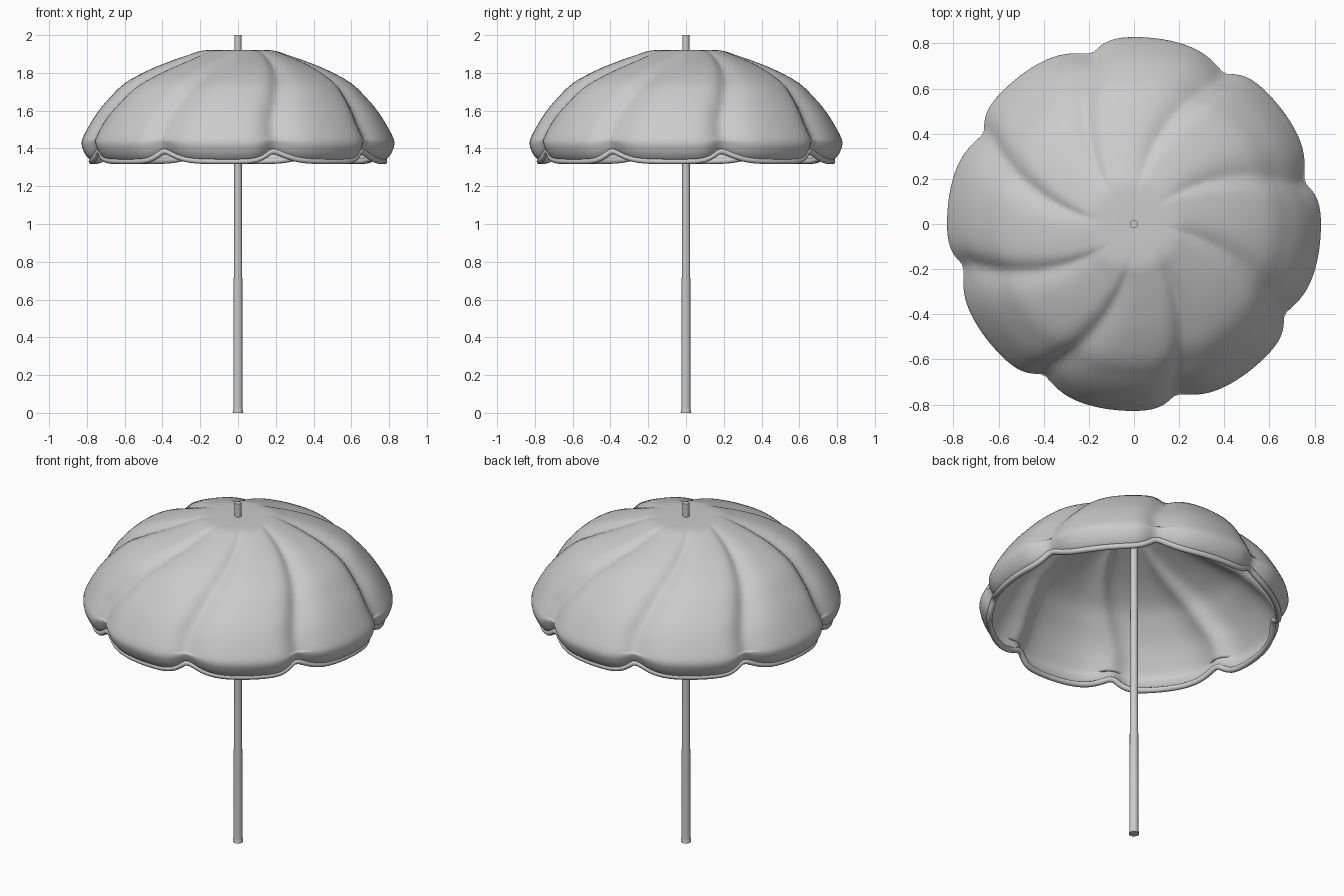
import bpy, bmesh, math
from mathutils import Vector

if "Cube" in bpy.data.objects:
    bpy.data.objects.remove(bpy.data.objects["Cube"])

LOBES, SEGS, SUB = 8, 192, 4
PROFILE = [(0.03, 1.922), (0.11, 1.922), (0.19, 1.918), (0.26, 1.897), (0.36, 1.862),
           (0.48, 1.812), (0.60, 1.745), (0.68, 1.668), (0.745, 1.59), (0.80, 1.50),
           (0.828, 1.435), (0.817, 1.385), (0.795, 1.35), (0.775, 1.335)]
DEPTH = [0, 0, 0.003, 0.010, 0.020, 0.028, 0.034, 0.038, 0.042, 0.047, 0.05, 0.045, 0.033, 0.02]
LIFT = [0] * 8 + [0.002, 0.01, 0.02, 0.036, 0.05, 0.055]


def smooth_rows(rows):
    # Catmull-Rom resampling of the profile rows
    pts = [Vector(r) for r in rows]
    out = []
    for i in range(len(pts) - 1):
        a, b, c, d = pts[max(i - 1, 0)], pts[i], pts[i + 1], pts[min(i + 2, len(pts) - 1)]
        for k in range(SUB):
            t = k / SUB
            out.append(0.5 * (2 * b + (c - a) * t + (2 * a - 5 * b + 4 * c - d) * t * t
                              + (3 * b - a - 3 * c + d) * t ** 3))
    return out + [pts[-1]]


def notch(deg):
    # 1 on a seam, falling to 0 across the lobe; steeper on one side
    step = 360 / LOBES
    d = (deg - 14 + step / 2) % step - step / 2
    return math.exp(-(abs(d) / (4.5 if d < 0 else 7.5)) ** 1.5)


def finish(name, bm):
    bmesh.ops.recalc_face_normals(bm, faces=bm.faces)
    me = bpy.data.meshes.new(name)
    bm.to_mesh(me)
    bm.free()
    me.shade_smooth()
    ob = bpy.data.objects.new(name, me)
    bpy.context.collection.objects.link(ob)
    return ob


# Canopy: swirled seams pressed into a dome
rows = smooth_rows([(r, z, d, l) for (r, z), d, l in zip(PROFILE, DEPTH, LIFT)])
bm = bmesh.new()
rings = []
for i, (r, z, depth, lift) in enumerate(rows):
    a, b = rows[max(i - 1, 0)], rows[min(i + 1, len(rows) - 1)]
    n = Vector((a[1] - b[1], b[0] - a[0])).normalized()
    n.y = max(n.y, 0)
    twist = max(0, 0.77 - r) * 40 if z > 1.44 else 0
    ring = []
    for s in range(SEGS):
        deg = 360 * s / SEGS
        w = notch(deg - twist)
        rr = r - depth * w * n.x if z > 1.44 else r - depth * w
        zz = z - depth * w * n.y * (z > 1.44) + lift * w
        t = math.radians(deg)
        ring.append(bm.verts.new((rr * math.cos(t), rr * math.sin(t), zz)))
    rings.append(ring)
for p, q in zip(rings, rings[1:]):
    for s in range(SEGS):
        e = (s + 1) % SEGS
        bm.faces.new((p[s], q[s], q[e], p[e]))
bm.faces.new(rings[0])
edge_path = [v.co.copy() for v in rings[-1]]
canopy = finish("canopy", bm)
# recalculated open shell: make sure normals point up
if canopy.data.polygons[0].normal.z < 0:
    canopy.data.flip_normals()
mod = canopy.modifiers.new("thickness", 'SOLIDIFY')
mod.thickness = 0.01
mod.offset = -1

# Piping along the scalloped edge
cu = bpy.data.curves.new("rim_piping", 'CURVE')
cu.dimensions = '3D'
cu.bevel_depth = 0.016
cu.bevel_resolution = 3
sp = cu.splines.new('POLY')
sp.points.add(len(edge_path) - 1)
for pt, co in zip(sp.points, edge_path):
    pt.co = (co.x, co.y, co.z - 0.003, 1)
sp.use_cyclic_u = True
sp.use_smooth = True
bpy.context.collection.objects.link(bpy.data.objects.new("rim_piping", cu))

# Tapered pole with a slightly flared foot
bpy.ops.mesh.primitive_cone_add(vertices=16, radius1=0.025, radius2=0.018, depth=2, location=(0, 0, 1))
pole = bpy.context.object
pole.name = "pole"
bpy.ops.object.shade_smooth_by_angle(angle=math.radians(40))
bpy.ops.mesh.primitive_cone_add(vertices=16, radius1=0.028, radius2=0.025, depth=0.02, location=(0, 0, 0.01))
bpy.context.object.name = "pole_foot"
bpy.ops.object.shade_smooth_by_angle(angle=math.radians(40))
